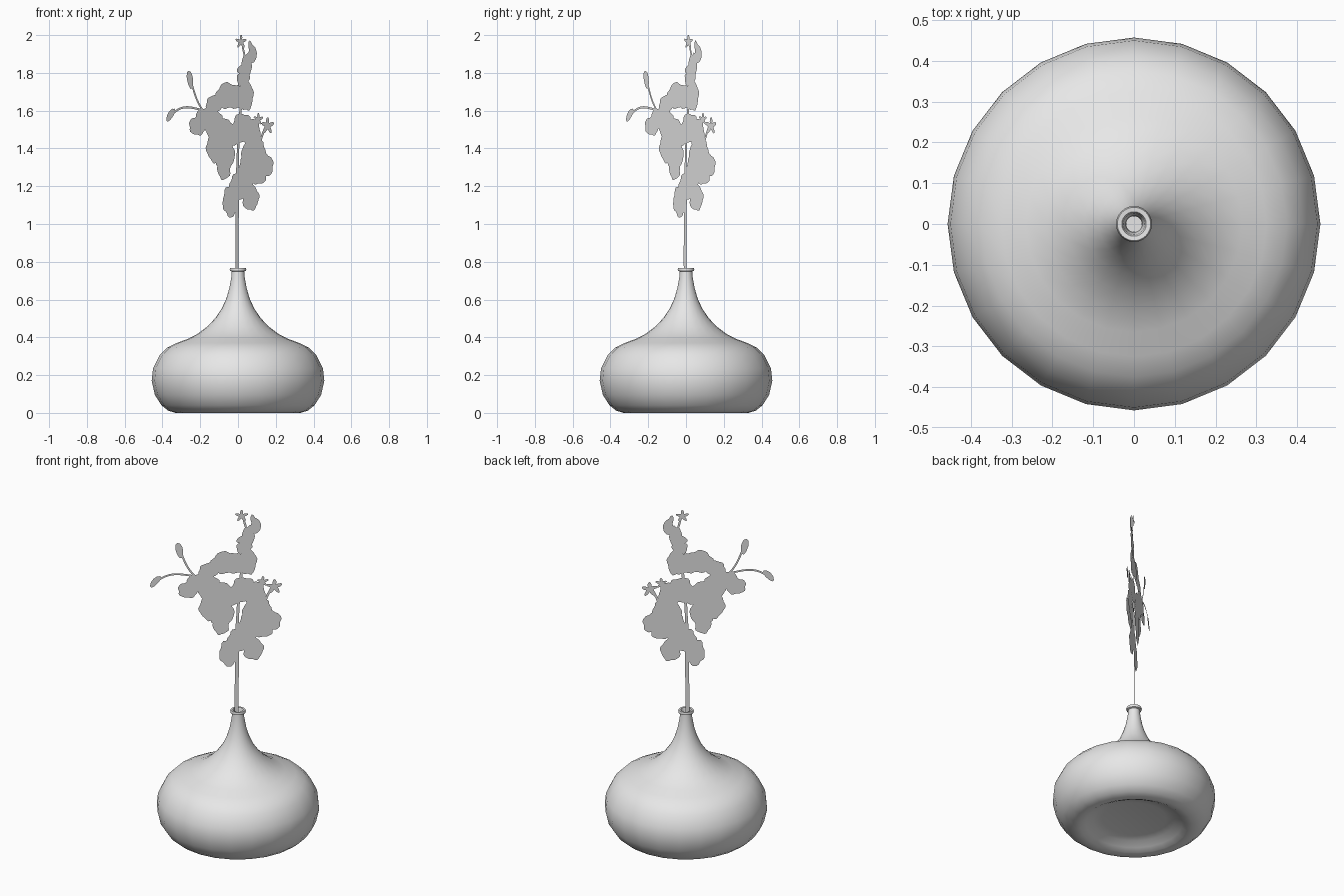
import bpy, bmesh, math, random
from mathutils import Vector, Matrix
from mathutils.geometry import interpolate_bezier

random.seed(4)
cube = bpy.data.objects.get("Cube")
if cube:
    bpy.data.objects.remove(cube, do_unlink=True)

grey = bpy.data.materials.new("light_grey")
grey.use_nodes = True
grey.diffuse_color = (0.8, 0.8, 0.8, 1)
grey.node_tree.nodes["Principled BSDF"].inputs["Base Color"].default_value = (0.8, 0.8, 0.8, 1)


def finish(bm, name):
    mesh = bpy.data.meshes.new(name)
    bm.to_mesh(mesh)
    bm.free()
    mesh.materials.append(grey)
    obj = bpy.data.objects.new(name, mesh)
    bpy.context.collection.objects.link(obj)
    return obj


# Vase: one profile from the recessed base, up the outside, into the neck
profile = [(0, .05), (.18, .05), (.23, .04), (.27, .018), (.3, .003), (.33, 0),
           (.37, .012), (.405, .04), (.44, .095), (.457, .17), (.45, .235),
           (.415, .305), (.375, .345), (.325, .37), (.265, .392), (.215, .418),
           (.165, .455), (.122, .5), (.087, .55), (.062, .605), (.046, .66),
           (.036, .715), (.033, .748), (.042, .752), (.044, .76), (.041, .768),
           (.03, .767), (.026, .755), (.02, .7), (.019, .6), (0, .6)]
bm = bmesh.new()
verts = [bm.verts.new((r, 0, z)) for r, z in profile]
edges = [bm.edges.new(pair) for pair in zip(verts, verts[1:])]
bmesh.ops.spin(bm, geom=verts + edges, cent=(0, 0, 0), axis=(0, 0, 1),
               angle=math.tau, steps=24, use_merge=True)
bmesh.ops.remove_doubles(bm, verts=bm.verts, dist=0.0005)
bmesh.ops.recalc_face_normals(bm, faces=bm.faces)
vase = finish(bm, "vase")
bpy.context.view_layer.objects.active = vase
vase.select_set(True)
bpy.ops.object.shade_smooth_by_angle(angle=math.radians(50))
vase.select_set(False)

# The spray is flat; its own x runs along this turned plane
turn = Matrix.Rotation(math.radians(39.7), 4, 'Z')


def petal(bm, u, z, ru, rz, tilt=0, lobes=5, wave=0.07):
    """Flat scalloped oval."""
    phase = random.uniform(0, math.tau)
    depth = random.uniform(-.002, .002)
    ring = []
    for i in range(32):
        t = math.tau * i / 32
        k = 1 + wave * math.sin(lobes * t + phase) + wave * .5 * math.sin(9 * t)
        a, b = ru * k * math.cos(t), rz * k * math.sin(t)
        c, s = math.cos(tilt), math.sin(tilt)
        ring.append(bm.verts.new((u + a * c - b * s, depth, z + a * s + b * c)))
    bm.faces.new(ring)


def ribbon(bm, width, *points):
    """Flat curved strip along a bezier of four points."""
    path = interpolate_bezier(*[Vector((u, 0, z)) for u, z in points], 14)
    rows = []
    for i, p in enumerate(path):
        d = (path[min(i + 1, 13)] - path[max(i - 1, 0)]).normalized()
        side = Vector((d.z, 0, -d.x)) * width / 2
        rows.append((bm.verts.new(p - side), bm.verts.new(p + side)))
    for (a, b), (c, d) in zip(rows, rows[1:]):
        bm.faces.new((a, b, d, c))


def flat_part(name, build):
    bm = bmesh.new()
    build(bm)
    bmesh.ops.transform(bm, matrix=turn, verts=bm.verts)
    return finish(bm, name)


# Main stem and thin side stalks
def stems(bm):
    ribbon(bm, .022, (-.005, .61), (-.012, .9), (-.004, 1), (-.003, 1.3))
    ribbon(bm, .016, (-.003, 1.3), (0, 1.5), (.03, 1.7), (.05, 1.88))
    ribbon(bm, .011, (-.23, 1.6), (-.3, 1.61), (-.37, 1.64), (-.44, 1.59))
    ribbon(bm, .011, (-.24, 1.6), (-.28, 1.64), (-.3, 1.69), (-.32, 1.75))
    ribbon(bm, .014, (.1, 1.44), (.11, 1.5), (.13, 1.53), (.15, 1.56))
    ribbon(bm, .014, (.14, 1.4), (.16, 1.46), (.18, 1.5), (.2, 1.53))
    ribbon(bm, .012, (.05, 1.85), (.05, 1.9), (.03, 1.92), (.03, 1.97))


flat_part("stems", stems)

# Groups of petals: centre, half width, half height, tilt
clusters = {
    "upper_blossoms": [(.055, 1.83, .036, .075, -.15), (.035, 1.77, .045, .04, .4),
                       (.055, 1.68, .05, .08, 0), (0, 1.67, .08, .06, 0),
                       (-.07, 1.68, .08, .068, 0), (-.155, 1.64, .07, .045, .3)],
    "left_blossoms": [(-.28, 1.52, .058, .05, 0), (-.2, 1.56, .09, .06, 0),
                      (-.13, 1.5, .09, .07, 0), (-.16, 1.4, .058, .075, .2),
                      (-.09, 1.37, .066, .095, 0), (-.095, 1.29, .045, .055, 0),
                      (-.05, 1.47, .06, .06, 0)],
    "right_blossoms": [(.03, 1.51, .07, .075, 0), (.1, 1.47, .055, .09, 0),
                       (.12, 1.38, .07, .07, 0), (.06, 1.36, .035, .07, 0),
                       (.07, 1.28, .07, .085, 0), (.19, 1.31, .053, .06, 0),
                       (.14, 1.26, .06, .05, 0)],
    "lower_blossoms": [(-.05, 1.12, .055, .082, 0), (.01, 1.2, .07, .07, 0),
                       (.085, 1.14, .058, .068, 0)],
}
for name, petals in clusters.items():
    flat_part(name, lambda bm: [petal(bm, *p) for p in petals])


# Closed buds on the stalk ends
def buds(bm):
    for u, z, ru, rz, tilt in [(-.465, 1.578, .018, .042, -.7), (-.33, 1.765, .02, .048, .2),
                               (.1, 1.9, .028, .048, 0), (.085, 1.94, .014, .03, .2),
                               (.02, 1.82, .03, .02, .6)]:
        petal(bm, u, z, ru, rz, tilt, 3, .05)


flat_part("buds", buds)


# Small open flowers made of narrow rays
def small_flowers(bm):
    for u, z, size in [(.02, 1.965, .034), (.14, 1.555, .03), (.205, 1.52, .042)]:
        for k in range(5):
            a = math.tau * k / 5 + .3
            petal(bm, u + size * .5 * math.cos(a), z + size * .5 * math.sin(a),
                  size * .6, size * .25, a, 3, .05)


flat_part("small_flowers", small_flowers)
